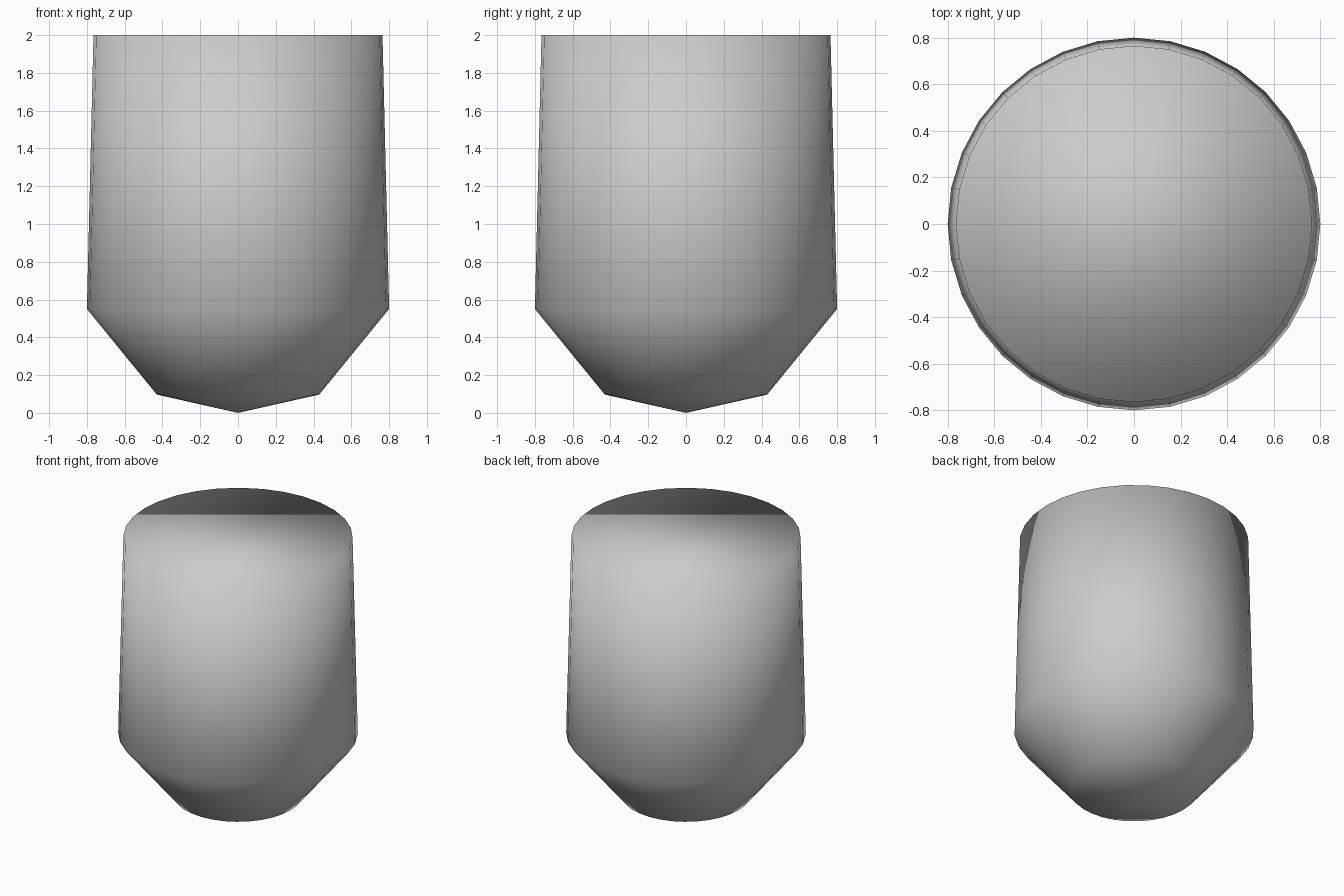
import bpy, bmesh, math

if "Cube" in bpy.data.objects:
    bpy.data.objects.remove(bpy.data.objects["Cube"])

SEGMENTS = 32
# (radius, height) rings from the pointed base up to the flat top
PROFILE = [(0.43, 0.097), (0.80, 0.55), (0.765, 2.0)]

bm = bmesh.new()


def ring(radius, z):
    """Circle of vertices, starting at the front."""
    angles = [-math.pi / 2 + 2 * math.pi * i / SEGMENTS for i in range(SEGMENTS)]
    return [bm.verts.new((radius * math.cos(a), radius * math.sin(a), z)) for a in angles]


rings = [ring(r, z) for r, z in PROFILE]
tip = bm.verts.new((0, 0, 0))

for i in range(SEGMENTS):
    j = (i + 1) % SEGMENTS
    # shallow pointed base
    bm.faces.new((tip, rings[0][j], rings[0][i]))
    # flared lower wall and tapering upper wall
    for low, high in zip(rings, rings[1:]):
        bm.faces.new((low[i], low[j], high[j], high[i]))

# flat top, one polygon
bm.faces.new(rings[-1])

for face in bm.faces:
    face.smooth = True

mesh = bpy.data.meshes.new("tapered_body")
bm.to_mesh(mesh)
bm.free()
body = bpy.data.objects.new("tapered_body", mesh)
bpy.context.collection.objects.link(body)
